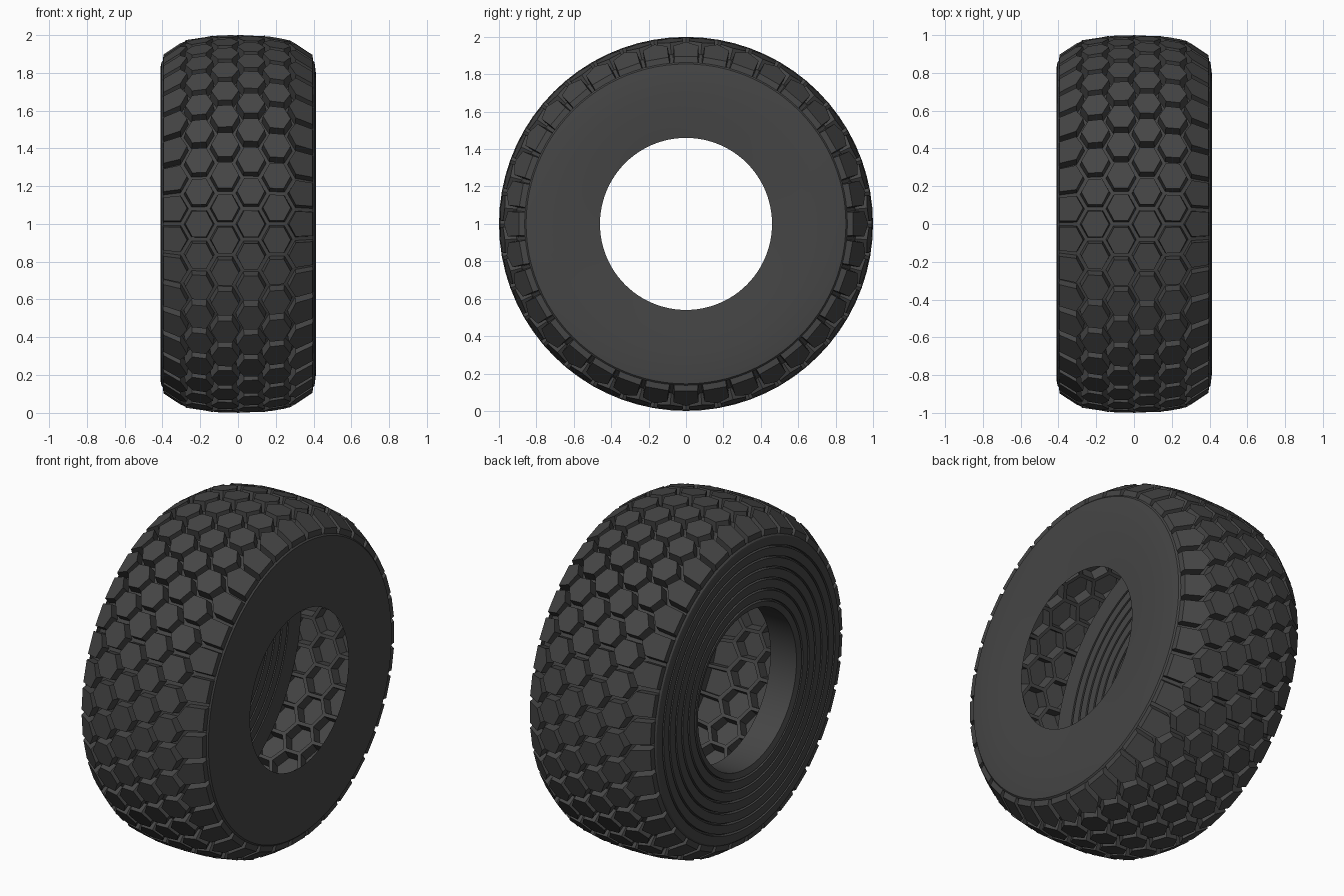
import bpy, bmesh, math

cube = bpy.data.objects.get("Cube")
if cube:
    bpy.data.objects.remove(cube)

rubber = bpy.data.materials.new("dark_rubber")
rubber.use_nodes = True
COLOR = (0.06, 0.06, 0.06, 1)
rubber.diffuse_color = COLOR
rubber.node_tree.nodes["Principled BSDF"].inputs["Base Color"].default_value = COLOR

COUNT = 36                 # blocks around the tyre
STEP = 2 * math.pi / COUNT
COL = 0.137                # spacing of block columns
CROWN = [(0, 1.0), (0.14, 0.996), (0.28, 0.972), (0.39, 0.90), (0.42, 0.875)]


def wheel_point(x, angle, r):
    # angle 0 faces the front, the axle lies along x
    return (x, -r * math.cos(angle), 1 + r * math.sin(angle))


def crown_radius(x):
    x = abs(x)
    for (x0, r0), (x1, r1) in zip(CROWN, CROWN[1:]):
        if x <= x1:
            return r0 + (r1 - r0) * (x - x0) / (x1 - x0)
    return CROWN[-1][1]


def add_object(name, bm, smooth):
    mesh = bpy.data.meshes.new(name)
    bm.to_mesh(mesh)
    bm.free()
    mesh.materials.append(rubber)
    obj = bpy.data.objects.new(name, mesh)
    bpy.context.collection.objects.link(obj)
    if smooth:
        bpy.ops.object.select_all(action='DESELECT')
        obj.select_set(True)
        bpy.context.view_layer.objects.active = obj
        bpy.ops.object.shade_smooth_by_angle(angle=math.radians(30))
    return obj


def lathe(name, profile, segments=96):
    bm = bmesh.new()
    rings = [[bm.verts.new(wheel_point(x, 2 * math.pi * i / segments, r))
              for i in range(segments)] for x, r in profile]
    for a, b in zip(rings, rings[1:]):
        for i in range(segments):
            j = (i + 1) % segments
            bm.faces.new((a[i], a[j], b[j], b[i]))
    bmesh.ops.recalc_face_normals(bm, faces=bm.faces)
    return add_object(name, bm, True)


def add_block(bm, outline, cx, angle):
    # nested outlines: groove edge, block foot, block top
    loops = []
    for scale, drop in ((1, 0.06), (0.88, 0.06), (0.80, 0)):
        loop = []
        for x, a in outline:
            px = cx + x * scale
            loop.append(bm.verts.new(wheel_point(
                px, angle + a * scale, crown_radius(px) - drop)))
        loops.append(loop)
    n = len(outline)
    for low, high in zip(loops, loops[1:]):
        for i in range(n):
            j = (i + 1) % n
            bm.faces.new((low[i], low[j], high[j], high[i]))
    bm.faces.new(loops[-1])


# Tread: four columns of hexagons and a row of shoulder blocks on each side
bm = bmesh.new()
h = STEP / 2
hexagon = [(2 * COL / 3, 0), (COL / 3, h), (-COL / 3, h),
           (-2 * COL / 3, 0), (-COL / 3, -h), (COL / 3, -h)]
for col in range(-3, 3):
    cx = (col + 0.5) * COL
    for k in range(COUNT):
        angle = (k + 0.5 * (col % 2)) * STEP
        if col in (-3, 2):
            s = 1 if col > 0 else -1
            shoulder = [(-2 * COL / 3 * s, 0), (-COL / 3 * s, -h), (0.065 * s, -h),
                        (0.065 * s, h), (-COL / 3 * s, h)]
            add_block(bm, shoulder, cx, angle)
        else:
            add_block(bm, hexagon, cx, angle)
bmesh.ops.remove_doubles(bm, verts=bm.verts, dist=0.0005)
bmesh.ops.recalc_face_normals(bm, faces=bm.faces)
add_object("tread", bm, False)

# Smooth sidewall on the left
lathe("left_sidewall", [(0.395, 0.83), (0.395, 0.865), (0.405, 0.855), (0.412, 0.80),
                        (0.414, 0.70), (0.41, 0.58), (0.40, 0.46)])


def ribbed(x, direction, radii):
    # concentric ribs parted by narrow grooves
    points = []
    for r in radii:
        points += [(x, r + 0.03), (x, r + 0.006), (x + direction * 0.02, r + 0.004),
                   (x + direction * 0.02, r - 0.004), (x, r - 0.006)]
    return points


# Ribbed sidewall on the right, with an inner lip and a ribbed inner face
ribs = [0.80 - 0.06 * i for i in range(6)]
lathe("right_sidewall",
      [(-0.395, 0.83), (-0.395, 0.865), (-0.405, 0.855)]
      + ribbed(-0.41, 1, ribs)
      + [(-0.40, 0.46), (-0.23, 0.46)]
      + ribbed(-0.23, -1, ribs)[::-1]
      + [(-0.23, 0.92)])
